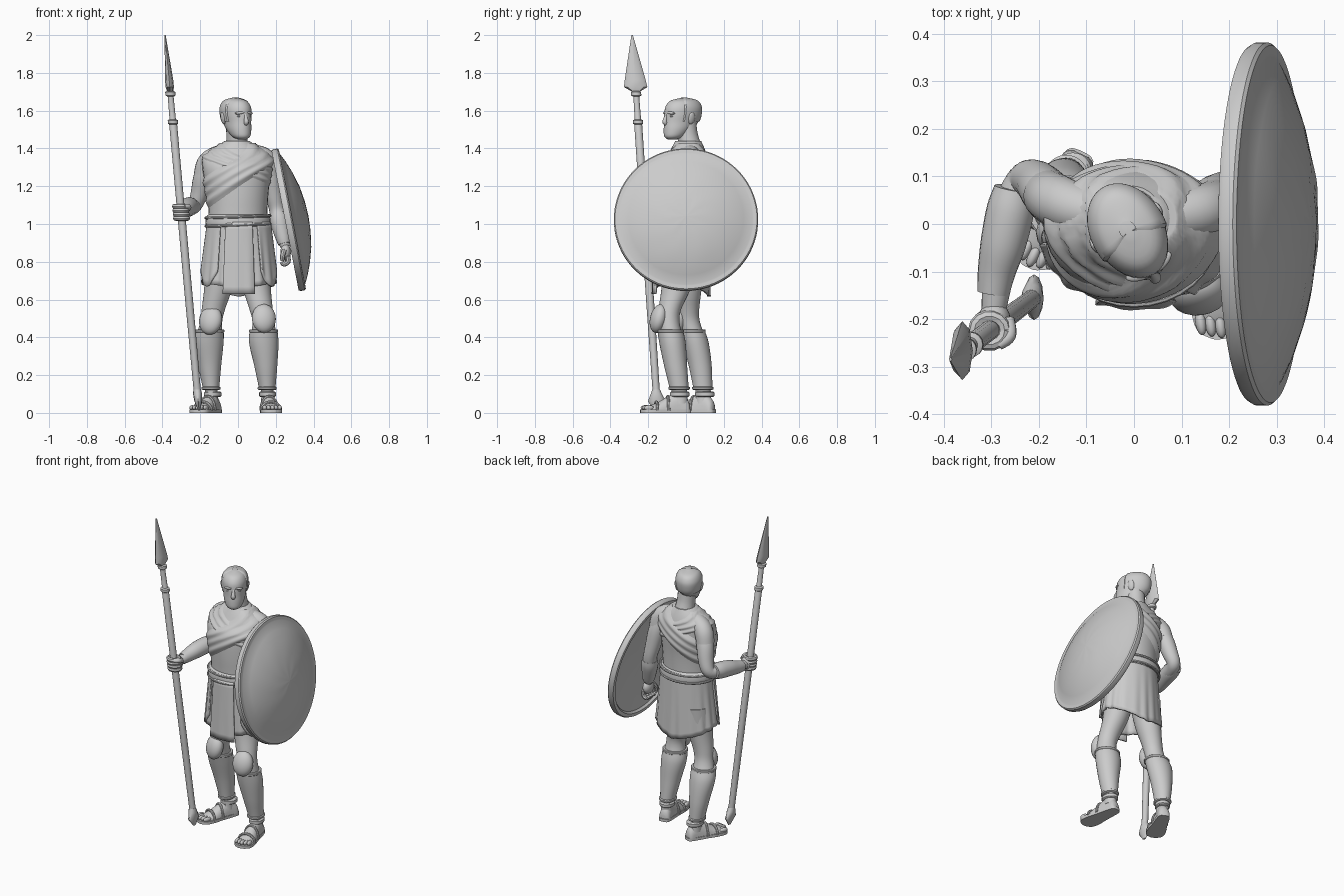
import bpy, bmesh
from math import sin, cos, pi, radians
from mathutils import Vector, Matrix

I = Matrix.Identity(4)

def place(x, y, z, yaw=0):
    return Matrix.Translation((x, y, z)) @ Matrix.Rotation(radians(yaw), 4, 'Z')

def surf(name, rows, closed=True, cap=True, M=I, thick=0):
    bm = bmesh.new()
    vs = [[bm.verts.new(M @ Vector(p)) for p in r] for r in rows]
    n = len(rows[0])
    for a, b in zip(vs, vs[1:]):
        for i in range(n if closed else n - 1):
            j = (i + 1) % n
            bm.faces.new((a[i], a[j], b[j], b[i]))
    if cap and closed:
        bm.faces.new(vs[0][::-1])
        bm.faces.new(vs[-1])
    bmesh.ops.recalc_face_normals(bm, faces=bm.faces)
    me = bpy.data.meshes.new(name)
    bm.to_mesh(me)
    bm.free()
    ob = bpy.data.objects.new(name, me)
    bpy.context.collection.objects.link(ob)
    if thick:
        s = ob.modifiers.new("thickness", 'SOLIDIFY')
        s.thickness, s.offset = thick, 0
    return ob

def spline(s, k):
    out = []
    for i in range(len(s) - 1):
        q = s[max(i - 1, 0)], s[i], s[i + 1], s[min(i + 2, len(s) - 1)]
        for j in range(k):
            t = j / k
            out.append([.5 * (2*b + (c-a)*t + (2*a-5*b+4*c-d)*t*t + (3*b-a-3*c+d)*t**3) for a, b, c, d in zip(*q)])
    return out + [list(s[-1])]

# horizontal elliptical sections: x, y, z, rx, ry
def loft(name, secs, n=32, k=4, M=I):
    rows = [[(x + rx * cos(2*pi*i/n), y + ry * sin(2*pi*i/n), z) for i in range(n)]
            for x, y, z, rx, ry in spline(secs, k)]
    return surf(name, rows, M=M)

# round sections across a path: x, y, z, r
def tube(name, secs, n=20, k=5, M=I, ref=(1, .2, .1)):
    s = spline(secs, k)
    P = [Vector(p[:3]) for p in s]
    rows = []
    for i, p in enumerate(P):
        t = P[min(i + 1, len(P) - 1)] - P[max(i - 1, 0)]
        u = t.cross(Vector(ref)).normalized()
        w = t.cross(u).normalized()
        rows.append([p + s[i][3] * (u * cos(2*pi*j/n) + w * sin(2*pi*j/n)) for j in range(n)])
    return surf(name, rows, M=M)

def ball(name, loc, size, M=I, rot=(0, 0, 0)):
    bpy.ops.mesh.primitive_uv_sphere_add(segments=20, ring_count=12, radius=1)
    ob = bpy.context.object
    ob.name = name
    R = Matrix.Rotation(radians(rot[2]), 4, 'Z') @ Matrix.Rotation(radians(rot[1]), 4, 'Y') @ Matrix.Rotation(radians(rot[0]), 4, 'X')
    ob.matrix_world = M @ Matrix.Translation(loc) @ R @ Matrix.Diagonal((*size, 1))
    return ob

# Torso
TORSO = [(0, -.02, .95, .155, .13), (0, -.02, 1.05, .155, .13), (0, -.02, 1.15, .160, .134),
         (-.005, -.015, 1.25, .176, .138), (-.005, -.01, 1.31, .184, .13), (-.008, .005, 1.355, .178, .108),
         (-.006, .01, 1.40, .125, .088), (-.005, .012, 1.44, .065, .068)]
loft("torso", TORSO)
fine = spline(TORSO, 12)

def on_torso(a, z, off):
    x, y, _, rx, ry = min(fine, key=lambda s: abs(s[2] - z))
    return (x + (rx + off) * cos(a), y + (ry + off) * sin(a), z)

# Draped cloth bands crossing the chest
def sash(name, mid, slope, half, lift):
    rows = []
    for j in range(33):
        v = j / 16 - 1
        off = lift * (1 - v**6) + .0025 * cos(v * 11) - .003
        rows.append([on_torso(a, min(1.43, mid + slope * cos(a) + half * v), off)
                     for a in [2*pi*i/64 for i in range(64)]])
    surf(name, rows, cap=False)
sash("under_sash", 1.325, -.07, .055, .008)
sash("over_sash", 1.275, .11, .085, .015)

# Cap sleeves
tube("cap_sleeve", [(-.07, .02, 1.375, .05), (-.13, .035, 1.348, .056), (-.165, .05, 1.315, .056), (-.18, .06, 1.26, .054)])
tube("cap_sleeve", [(.07, .015, 1.375, .05), (.13, .025, 1.352, .056), (.16, .035, 1.32, .054), (.17, .045, 1.26, .052)])

# Belt with two cords
loft("belt", [(0, -.02, .985, .158, .137), (0, -.02, .995, .172, .150), (0, -.02, 1.035, .170, .148), (0, -.02, 1.05, .156, .134)], k=3)
for z in (.994, 1.038):
    tube("belt_cord", [(.170*cos(a), -.02 + .148*sin(a), z + .006*cos(a), .008) for a in [2*pi*i/32 for i in range(33)]], n=8, k=1, ref=(0, 0, 1))

# Pleated skirt and overlapping panels
def skirt_point(a, v, zb, off):
    f = 1 + v * .03 * sin(18 * a) * (.6 + .4 * sin(5 * a))
    return (.005 + (.158 + .035*v + off) * f * cos(a), -.02 + (.132 + .01*v + off) * f * sin(a), 1.01 + (zb - 1.01) * v)
hem = lambda a: .655 + .035 * abs(cos(a)) - .04 * max(0, sin(a))
surf("skirt", [[skirt_point(a, j/12, hem(a), 0) for a in [2*pi*i/128 for i in range(128)]] for j in range(13)], cap=False, thick=.012)

def panel(name, a0, a1, zb, bow, off):
    rows = []
    for j in range(11):
        row = []
        for i in range(25):
            u = i / 24
            row.append(skirt_point(radians(a0 + (a1 - a0) * u), j/10, zb + bow * (2*u - 1)**2, off))
        rows.append(row)
    surf(name, rows, closed=False, thick=.01)
panel("front_panel", -114, -66, .63, 0, .014)
panel("side_panel", -172, -125, .67, .08, .008)
panel("side_panel", -55, -8, .67, .08, .008)

# Legs with greaves, knee guards and sandals
def leg(secs, knee, ankle, yaw):
    loft("leg", secs)
    s = spline(secs, 10)
    g = [(x, y, z, rx + .009, ry + .009) for x, y, z, rx, ry in s if .13 < z < .44]
    loft("greave", g, k=1)
    for e, w in ((g[0], .006), (g[-1], .004)):
        x, y, z, rx, ry = e
        loft("greave_rim", [(x, y, z - .009, rx, ry), (x, y, z - .005, rx + w, ry + w),
                            (x, y, z + .005, rx + w, ry + w), (x, y, z + .009, rx, ry)], k=1)
    ball("knee_guard", knee, (.064, .045, .078), rot=(-14, 0, yaw))
    M = place(*ankle, 0, yaw)
    foot = spline([(.058, .018, .03), (.045, .034, .06), (0, .037, .10), (-.05, .042, .08),
                   (-.11, .049, .045), (-.16, .048, .026), (-.178, .042, .014)], 4)
    surf("foot", [[(w * cos(a), y, .012 + h * max(0, sin(a))) for a in [2*pi*i/24 for i in range(24)]] for y, w, h in foot], M=M)
    out = spline([(.064, .004), (.055, .03), (0, .04), (-.06, .046), (-.13, .056), (-.18, .05), (-.203, .02), (-.206, .003)], 3)
    edge = [(w, y) for y, w in out] + [(-w, y) for y, w in out[::-1]]
    surf("sandal_sole", [[(x, y, z) for x, y in edge] for z in (0, .018)], M=M)
    for i in range(5):
        x = (i - 2) * .02
        ball("toe", (x, -.178 + .006 * abs(i - 2), .027), (.0115, .026, .014), M)
    for y, w, h in ((-.06, .045, .075), (-.12, .053, .046)):
        tube("sandal_strap", [(w * cos(a), y, .012 + h * sin(a), .008) for a in [pi*i/12 for i in range(13)]], n=8, k=1, M=M, ref=(0, 1, 0))
    loft("ankle_strap", [(0, .005, .085, .038, .046), (0, .005, .09, .044, .052), (0, .005, .108, .044, .052), (0, .005, .113, .038, .046)], k=1, M=M)

leg([(.157, -.032, .05, .035, .043), (.155, -.035, .12, .034, .041), (.147, -.055, .25, .052, .052), (.136, -.073, .38, .069, .061),
     (.135, -.090, .48, .058, .056), (.122, -.085, .55, .062, .060), (.10, -.052, .66, .074, .078), (.085, -.02, .82, .085, .10)],
    (.137, -.145, .50), (.157, -.038), 8)
leg([(-.138, .092, .05, .035, .043), (-.142, .09, .12, .034, .041), (-.15, .075, .25, .052, .052), (-.154, .048, .38, .069, .061),
     (-.142, .018, .48, .058, .056), (-.13, .01, .55, .062, .060), (-.105, .005, .66, .074, .078), (-.085, 0, .82, .085, .10)],
    (-.145, -.03, .49), (-.136, .095), -25)

# Spear
def sp(z):
    return (-.205 - .0905 * z, -.15 - .0675 * z, z)
def along(name, prof, n=16):
    return loft(name, [(*sp(z), a, b) for z, a, b in prof], n=n, k=1)
along("spear_shaft", [(.08, .019, .019), (.6, .021, .021), (1.53, .021, .021), (1.54, .017, .017), (1.72, .015, .015)])
for z in (1.54, 1.69):
    along("spear_ring", [(z - .014, .02, .02), (z - .009, .027, .027), (z + .009, .027, .027), (z + .014, .018, .018)])
along("spear_blade", [(1.70, .016, .02), (1.725, .022, .062), (1.76, .022, .056), (2.0, .003, .004)], n=8)
along("spear_butt", [(.012, .005, .012), (.06, .02, .048), (.10, .024, .03), (.125, .020, .020)], n=12)

# Arm holding the spear
tube("right_arm", [(-.15, .04, 1.33, .045), (-.183, .065, 1.25, .052), (-.205, .088, 1.16, .046), (-.226, .092, 1.105, .040),
                   (-.245, .055, 1.09, .042), (-.264, -.02, 1.085, .042), (-.284, -.1, 1.07, .034), (-.295, -.18, 1.06, .026)])
tube("right_bracer", [(-.252, .075, 1.098, .042), (-.26, .03, 1.092, .050), (-.275, -.04, 1.083, .048), (-.289, -.1, 1.07, .040), (-.296, -.145, 1.063, .034)])
ball("right_palm", (-.294, -.2, 1.06), (.034, .036, .042))
for i in range(4):
    c = Vector(sp(1.03 + i * .021))
    tube("right_finger", [(c.x + .032 * cos(a), c.y + .030 * sin(a), c.z, .0135) for a in [2*pi*t/14 for t in range(15)]], n=8, k=1, ref=(0, 0, 1))
tube("right_thumb", [(-.265, -.2, 1.08, .014), (-.262, -.235, 1.092, .014), (-.285, -.255, 1.094, .011)], n=10)

# Arm behind the shield
tube("left_arm", [(.145, .035, 1.33, .045), (.17, .05, 1.25, .052), (.19, .065, 1.15, .046), (.205, .072, 1.08, .041),
                  (.218, .06, 1.02, .044), (.238, .04, .93, .035), (.25, .03, .88, .025)])
tube("left_bracer", [(.212, .066, 1.055, .046), (.22, .057, 1.01, .050), (.238, .04, .93, .040), (.246, .033, .895, .033)])
ball("left_palm", (.252, .025, .85), (.028, .044, .045))
for i in range(4):
    y = -.01 + i * .022
    tube("left_finger", [(.265, y, .83, .013), (.265, y, .80, .013), (.243, y, .787, .013), (.231, y, .80, .011)], n=8, k=3, ref=(0, 1, 0))
tube("left_thumb", [(.245, -.01, .86, .014), (.235, -.03, .83, .013), (.235, -.03, .805, .010)], n=8, k=3)

# Dented shield
shield = Matrix.Translation((.257, 0, 1.02)) @ Matrix.Rotation(radians(79), 4, 'Y')
prof = [(.035, .002), (.028, .2), (.005, .345), (-.008, .355), (-.008, .376), (.002, .382), (.024, .382), (.031, .376),
        (.032, .36), (.032, .352), (.055, .305), (.08, .24), (.101, .165), (.114, .08), (.118, .002)]
rows = []
for h, r in prof:
    dent = .002 * sin(pi * r / .34) if r < .34 else 0
    rows.append([(r * cos(a), r * sin(a), h + dent * sin(5*a + 30*r) * sin(3*a))
                 for a in [2*pi*i/80 for i in range(80)]])
surf("shield", rows, M=shield)

# Neck and head turned toward the shield side
tube("neck", [(-.005, .025, 1.37, .075), (-.005, .018, 1.42, .060), (-.007, .008, 1.47, .055), (-.01, 0, 1.53, .055)])
H = place(-.01, -.018, 0, 30)
HEAD = [(0, -.064, 1.448, .022, .024), (0, -.052, 1.464, .046, .054), (0, -.03, 1.50, .061, .078), (0, -.008, 1.54, .068, .097),
        (0, 0, 1.58, .074, .103), (0, .003, 1.62, .072, .100), (0, .005, 1.652, .052, .075), (0, .005, 1.667, .012, .016)]
loft("head", HEAD, M=H)
hair = []
for x, y, z, rx, ry in spline(HEAD, 6):
    if z > 1.535:
        row = []
        for i in range(33):
            a = -.35 + (pi + .7) * i / 32
            g = .005 if 0 < i < 32 else -.004
            row.append((x + (rx + g) * cos(a), y + (ry + g) * sin(a), z + .002))
        hair.append(row)
surf("hair", hair, closed=False, M=H)
tube("nose", [(0, -.094, 1.582, .008), (0, -.104, 1.56, .010), (0, -.109, 1.54, .013), (0, -.095, 1.527, .010)], n=12, M=H)
ball("mouth", (0, -.096, 1.507), (.024, .010, .006), H)
ball("chin", (0, -.086, 1.472), (.026, .02, .02), H)
for s in (-1, 1):
    ball("brow", (s*.028, -.088, 1.588), (.028, .012, .008), H, (0, s*6, s*18))
    ball("eye", (s*.03, -.086, 1.570), (.013, .009, .006), H)
    ball("ear", (s*.073, .012, 1.56), (.010, .02, .032), H, (0, s*12, 0))

bpy.ops.object.select_all(action='SELECT')
bpy.context.view_layer.objects.active = bpy.data.objects["torso"]
bpy.ops.object.shade_smooth_by_angle(angle=radians(40))
